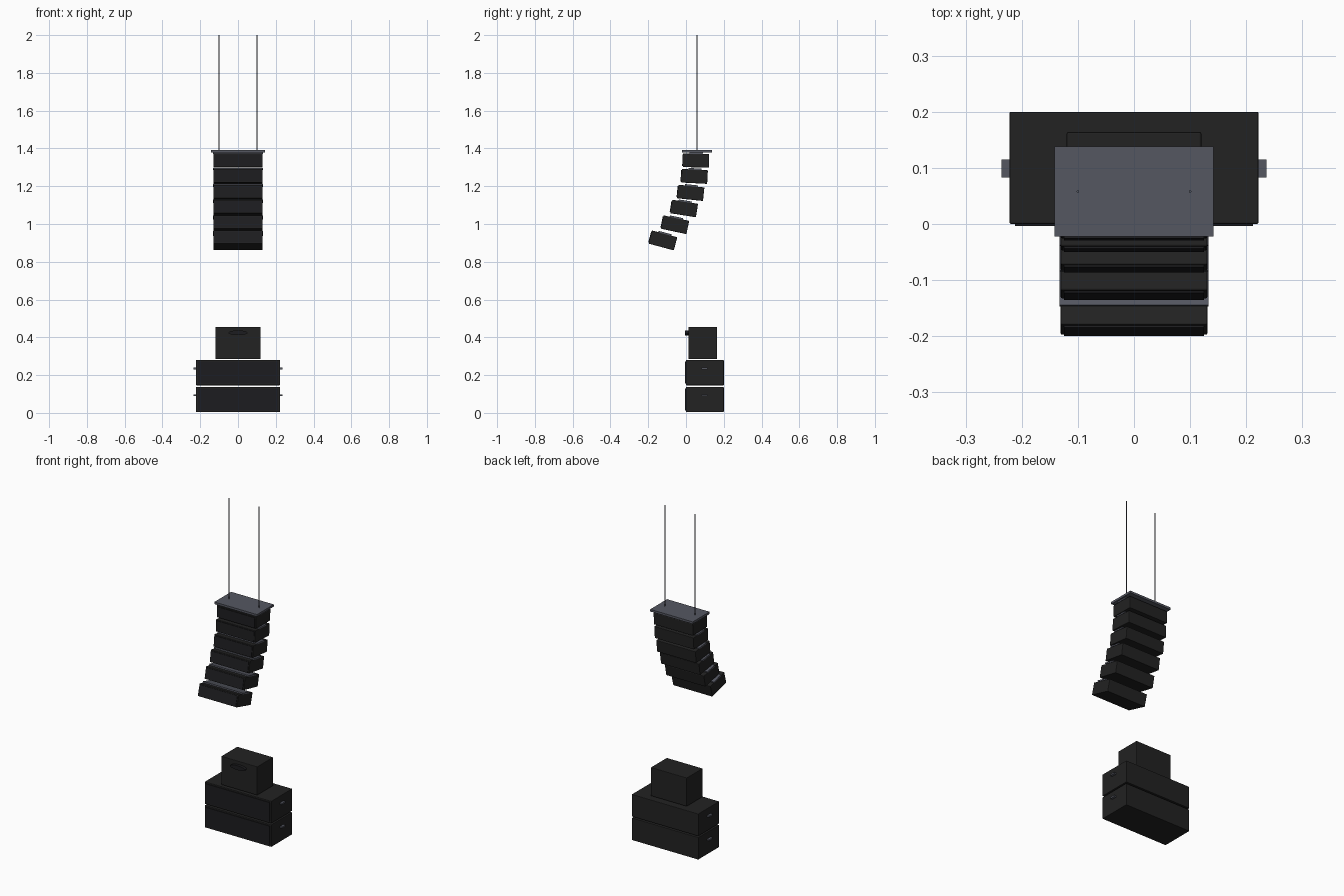
import bpy
from math import radians
from mathutils import Matrix, Vector

cube = bpy.data.objects.get("Cube")
if cube:
    bpy.data.objects.remove(cube, do_unlink=True)


def material(name, rgb):
    m = bpy.data.materials.new(name)
    m.use_nodes = True
    m.diffuse_color = (*rgb, 1)
    m.node_tree.nodes["Principled BSDF"].inputs["Base Color"].default_value = (*rgb, 1)
    return m


cabinet_black = material("cabinet black", (0.016, 0.016, 0.016))
grille_black = material("grille black", (0.012, 0.012, 0.014))
rigging_grey = material("rigging grey", (0.09, 0.095, 0.12))


def finish(name, mat, size, matrix, bevel):
    ob = bpy.context.object
    ob.name = name
    ob.data.materials.append(mat)
    ob.data.transform(Matrix.Diagonal((*size, 1)))
    ob.matrix_world = matrix
    if bevel:
        mod = ob.modifiers.new("rounded edges", 'BEVEL')
        mod.width = bevel
        mod.segments = 2
    return ob


def box(name, mat, size, centre, bevel=0, frame=Matrix()):
    bpy.ops.mesh.primitive_cube_add(size=1)
    return finish(name, mat, size, frame @ Matrix.Translation(centre), bevel)


def cylinder(name, mat, size, centre, sides, tilt=0, bevel=0):
    bpy.ops.mesh.primitive_cylinder_add(radius=0.5, depth=1, vertices=sides)
    bpy.ops.object.shade_smooth_by_angle()
    turn = Matrix.Rotation(radians(tilt), 4, 'X')
    return finish(name, mat, size, Matrix.Translation(centre) @ turn, bevel)


# Stacked subwoofers with front grilles and side handles
for level, z in (("lower", 0.071), ("upper", 0.213)):
    box(level + "_subwoofer", cabinet_black, (0.444, 0.2, 0.134), (0, 0.1, z), 0.003)
    box(level + "_subwoofer_grille", grille_black, (0.424, 0.006, 0.116), (0, -0.001, z))
    for side, s in (("left", 1), ("right", -1)):
        box(f"{level}_{side}_handle", rigging_grey, (0.018, 0.032, 0.009),
            (s * 0.227, 0.099, z + 0.022))

# Fill speaker on top, with an oval horn
box("fill_speaker", cabinet_black, (0.24, 0.152, 0.172), (0, 0.088, 0.37), 0.003)
cylinder("fill_horn", grille_black, (0.1, 0.026, 0.018), (0, 0.004, 0.424), 32, 90)

# Hanging array: position and tilt of each cabinet, top to bottom
array = [(0.053, 1.336, 1), (0.045, 1.252, 3), (0.025, 1.165, 6),
         (-0.01, 1.082, 9), (-0.058, 0.996, 12), (-0.122, 0.913, 15)]
for i, (y, z, tilt) in enumerate(array, 1):
    frame = Matrix.Translation((0, y, z)) @ Matrix.Rotation(radians(-tilt), 4, 'X')
    box(f"array_cabinet_{i}", cabinet_black, (0.262, 0.138, 0.072), (0, 0, 0), 0.003, frame)
    box(f"array_grille_{i}", grille_black, (0.25, 0.005, 0.06), (0, -0.07, 0), 0, frame)
    box(f"rigging_plate_{i}", rigging_grey, (0.266, 0.07, 0.008), (0, 0, 0.039), 0, frame)

# Flying frame and suspension rods
box("flying_frame", rigging_grey, (0.284, 0.16, 0.013), (0, 0.058, 1.386))
for side, s in (("left", 1), ("right", -1)):
    cylinder(side + "_rod", rigging_grey, (0.005, 0.005, 0.61), (s * 0.1, 0.058, 1.695), 8)
